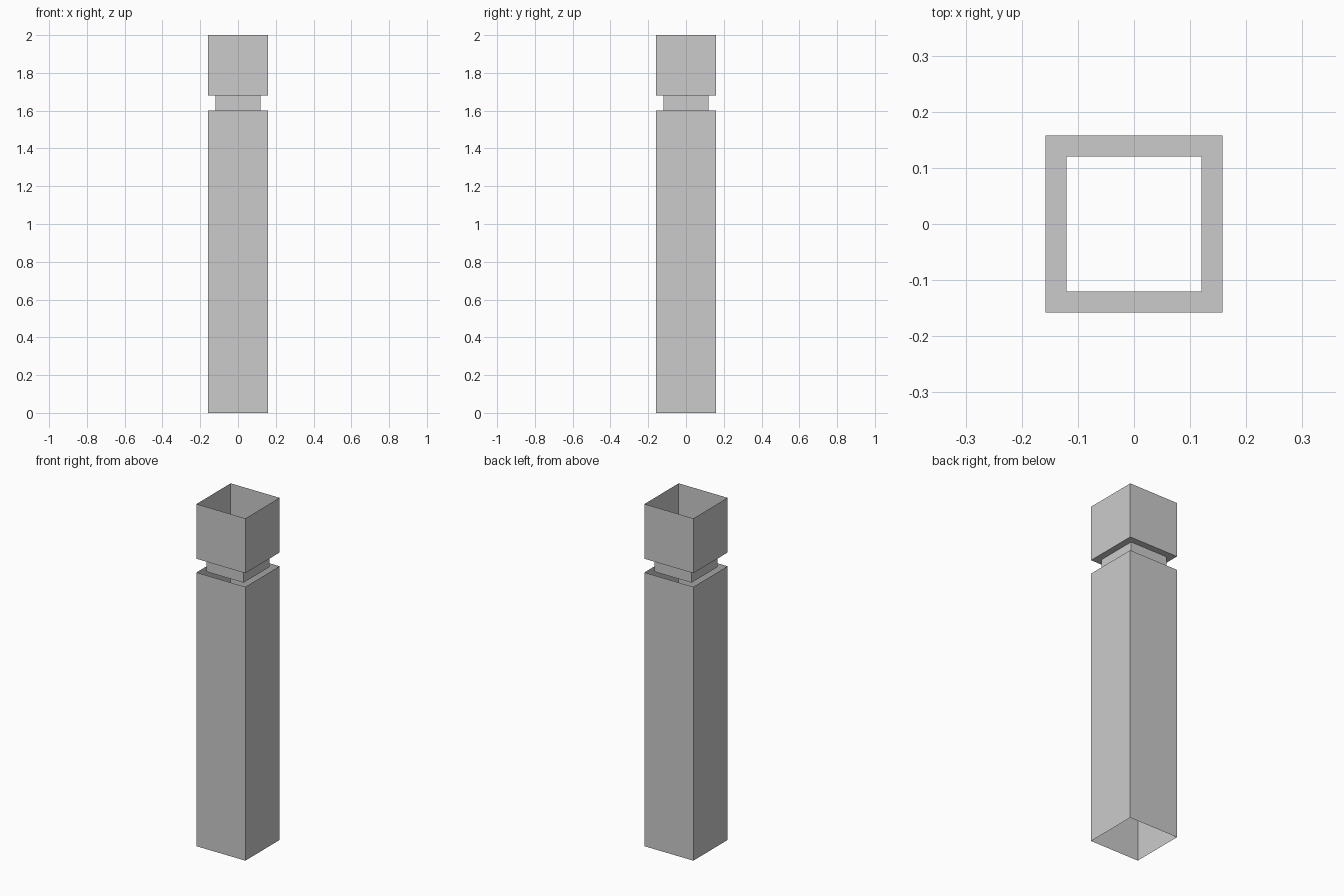
import bpy, bmesh

if "Cube" in bpy.data.objects:
    bpy.data.objects.remove(bpy.data.objects["Cube"])

OUTER = 0.158   # half width of the post
INNER = 0.12    # half width of the neck


def square_shell(name, profile):
    """Sweep (half width, height) steps around a square, ends left open."""
    bm = bmesh.new()
    rings = [[bm.verts.new((sx * r, sy * r, z))
              for sx, sy in ((-1, -1), (1, -1), (1, 1), (-1, 1))]
             for r, z in profile]
    for low, high in zip(rings, rings[1:]):
        for i in range(4):
            j = (i + 1) % 4
            bm.faces.new((low[i], low[j], high[j], high[i]))
    mesh = bpy.data.meshes.new(name)
    bm.to_mesh(mesh)
    bm.free()
    obj = bpy.data.objects.new(name, mesh)
    bpy.context.collection.objects.link(obj)
    return obj


# Lower post: hollow square tube, open at both ends
square_shell("post_shaft", [(OUTER, 0), (OUTER, 1.6)])

# Recessed neck, underside ledge and open cap in one stepped shell
square_shell("neck_and_cap", [(INNER, 1.6), (INNER, 1.68),
                              (OUTER, 1.68), (OUTER, 2.0)])
